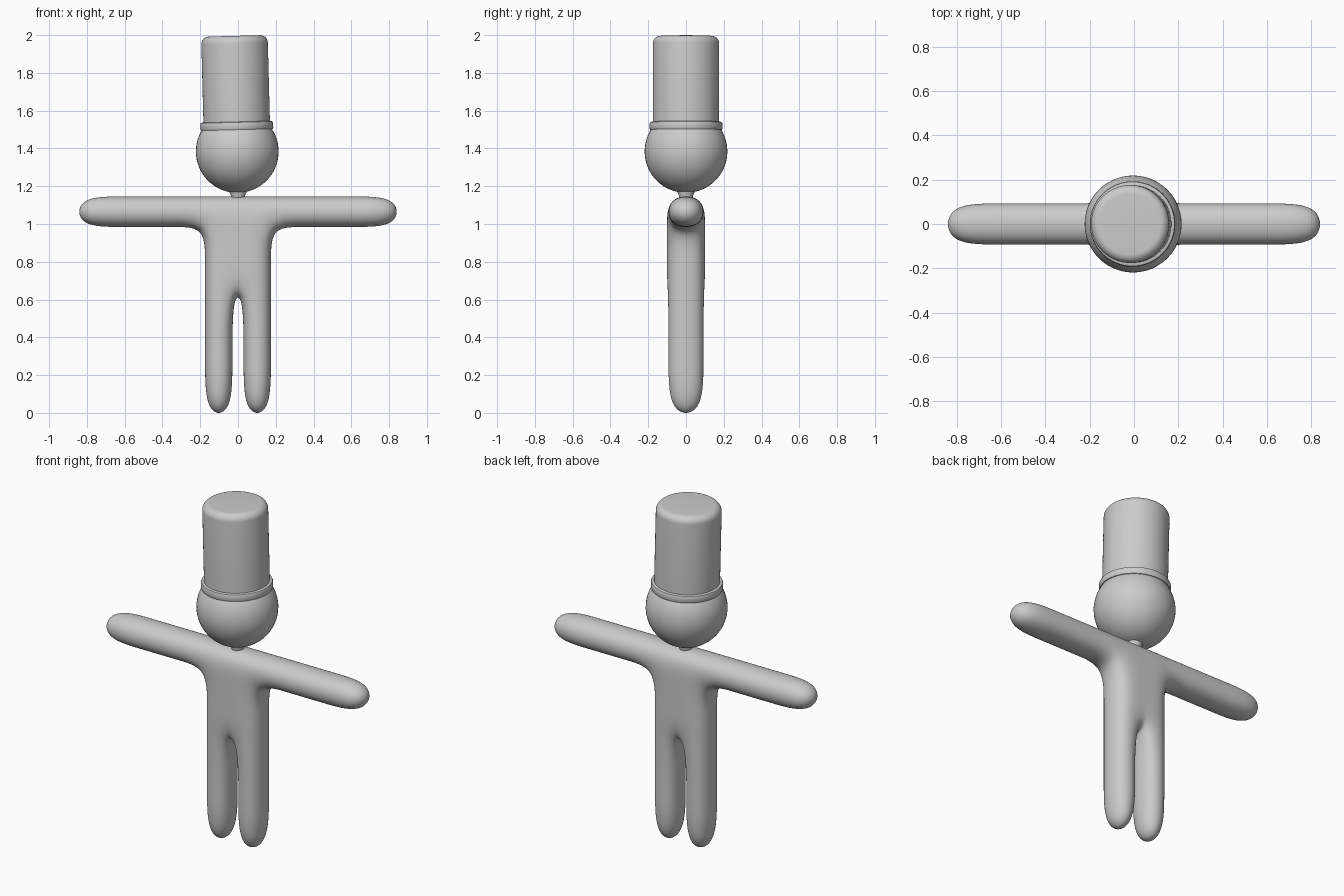
import bpy, bmesh, math

if "Cube" in bpy.data.objects:
    bpy.data.objects.remove(bpy.data.objects["Cube"])

grey = bpy.data.materials.new("plain_grey")
grey.diffuse_color = (0.6, 0.6, 0.6, 1)
grey.use_nodes = True
grey.node_tree.nodes["Principled BSDF"].inputs["Base Color"].default_value = grey.diffuse_color


def finish(bm, name, angle=60):
    bmesh.ops.recalc_face_normals(bm, faces=bm.faces)
    me = bpy.data.meshes.new(name)
    bm.to_mesh(me)
    bm.free()
    me.materials.append(grey)
    ob = bpy.data.objects.new(name, me)
    bpy.context.collection.objects.link(ob)
    bpy.ops.object.select_all(action='DESELECT')
    ob.select_set(True)
    bpy.context.view_layer.objects.active = ob
    bpy.ops.object.shade_smooth_by_angle(angle=math.radians(angle))
    return ob


def lathe(name, profile, steps=64):
    """Spin an (r, z) profile around the z axis."""
    bm = bmesh.new()
    vs = [bm.verts.new((r, 0, z)) for r, z in profile]
    es = [bm.edges.new(p) for p in zip(vs, vs[1:])]
    bmesh.ops.spin(bm, geom=vs + es, cent=(0, 0, 0), axis=(0, 0, 1),
                   angle=2 * math.pi, steps=steps)
    bmesh.ops.remove_doubles(bm, verts=bm.verts, dist=1e-5)
    return finish(bm, name, 40)


# Body: grid cells form a blocky figure, smoothed by subdivision
half = [0.023, 0.181, 0.33, 0.6, 0.861]
xs = [-x for x in reversed(half)] + half
zs = [-0.026, 0.3, 0.615, 0.8, 0.977, 1.153]
depth = 0.101
cells = {(i, 4) for i in range(9)}                        # arms and chest
cells |= {(i, j) for i in (3, 4, 5) for j in (2, 3)}      # torso
cells |= {(i, j) for i in (3, 5) for j in (0, 1)}         # legs
bm = bmesh.new()
verts = {}


def v(i, j, side):
    key = (i, j, side)
    if key not in verts:
        verts[key] = bm.verts.new((xs[i], side * depth, zs[j]))
    return verts[key]


for i, j in sorted(cells):
    ring = [(i, j), (i + 1, j), (i + 1, j + 1), (i, j + 1)]
    for side in (-1, 1):
        bm.faces.new([v(*p, side) for p in ring])
    for k, (di, dj) in enumerate([(0, -1), (1, 0), (0, 1), (-1, 0)]):
        if (i + di, j + dj) not in cells:
            a, b = ring[k], ring[(k + 1) % 4]
            bm.faces.new([v(*a, -1), v(*b, -1), v(*b, 1), v(*a, 1)])
body = finish(bm, "body", 180)
sub = body.modifiers.new("smooth", 'SUBSURF')
sub.levels = sub.render_levels = 4

# Neck
lathe("neck", [(0, 1.1), (0.036, 1.1), (0.036, 1.148), (0.046, 1.168),
               (0.046, 1.2), (0, 1.2)], 32)

# Head
bm = bmesh.new()
bmesh.ops.create_uvsphere(bm, u_segments=48, v_segments=32, radius=0.219)
head = finish(bm, "head", 60)
head.location = (-0.004, 0, 1.384)

# Hat crown with a rounded top edge, and its band, both tilted slightly
top, r, bev = 0.497, 0.176, 0.04
edge = [(r - bev + bev * math.cos(a), top - bev + bev * math.sin(a))
        for a in [math.pi / 2 * k / 8 for k in range(9)]]
crown = lathe("hat_crown", [(0, 0.01), (r, 0.01)] + edge + [(0, top)])
band = lathe("hat_band", [(0, 0), (0.19, 0), (0.193, 0.008), (0.193, 0.032),
                          (0.19, 0.039), (0.183, 0.042), (0.17, 0.042)])
for part in (crown, band):
    part.location = (-0.006, 0, 1.499)
    part.rotation_euler = (0, math.radians(-1.5), 0)
